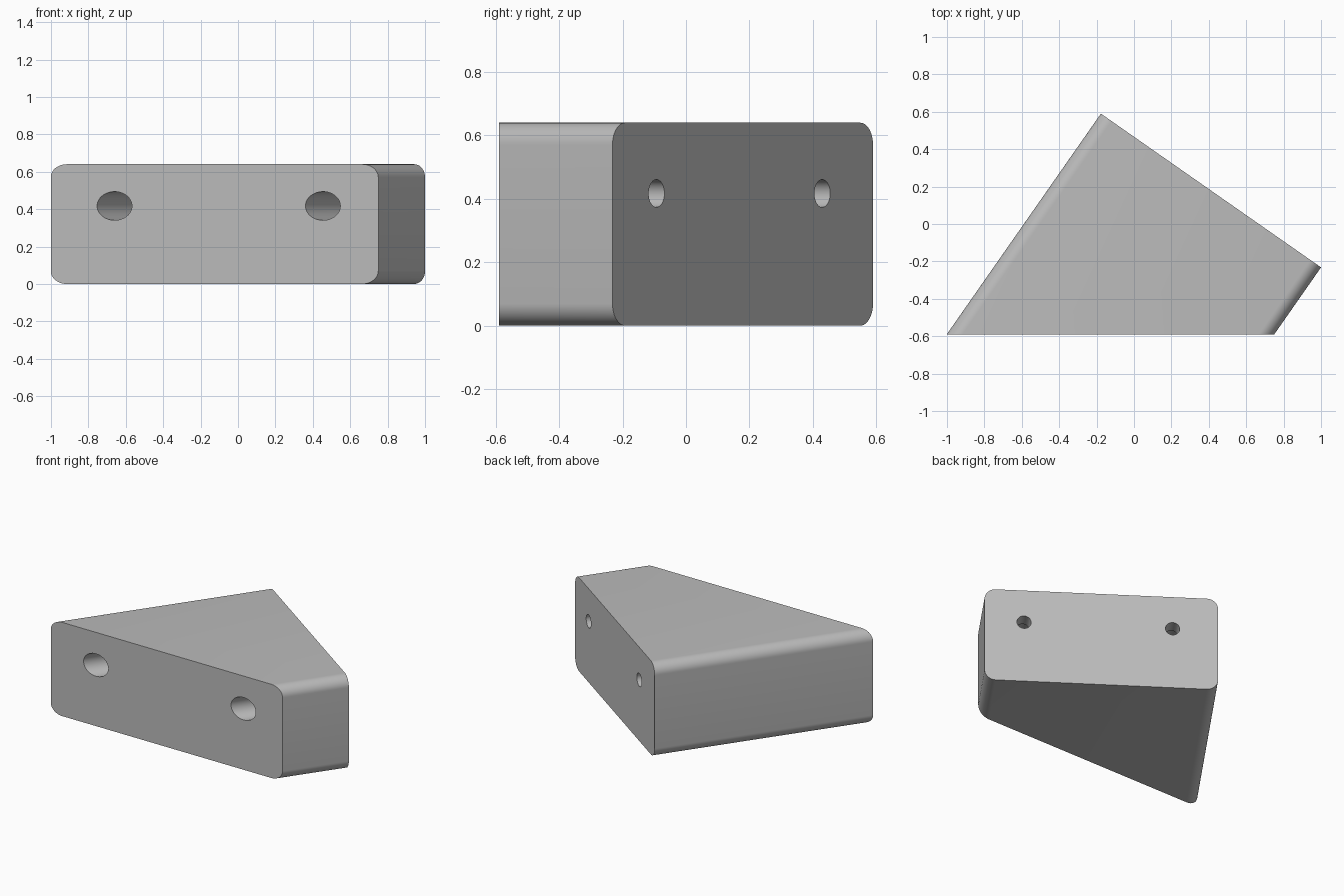
import bpy, bmesh
from math import cos, sin, pi
from mathutils import Vector, Matrix

cube = bpy.data.objects.get("Cube")
if cube:
    bpy.data.objects.remove(cube)

HEIGHT, RADIUS, FRONT_Y = 0.64, 0.07, -0.59
back_left = Vector((-0.177, 0.59, 0))
back_right = Vector((1.0, -0.232, 0))
across = (back_right - back_left).normalized()
axis = Vector((-across.y, across.x, 0))      # direction of sides and holes
WIDTH = (back_right - back_left).length

grey = bpy.data.materials.new("plain grey")
grey.use_nodes = True
colour = (0.5, 0.5, 0.5, 1)
grey.diffuse_color = colour
grey.node_tree.nodes["Principled BSDF"].inputs["Base Color"].default_value = colour


def to_front(p):
    """Slide a point along the axis to the front plane."""
    return p + axis * ((FRONT_Y - p.y) / axis.y)


def loft(name, rings):
    """Join rings of points into a closed solid with flat caps."""
    bm = bmesh.new()
    loops = [[bm.verts.new(p) for p in ring] for ring in rings]
    n = len(loops[0])
    for a, b in zip(loops, loops[1:]):
        for i in range(n):
            j = (i + 1) % n
            bm.faces.new((a[i], a[j], b[j], b[i]))
    bm.faces.new(loops[0])
    bm.faces.new(loops[-1])
    bmesh.ops.recalc_face_normals(bm, faces=bm.faces)
    mesh = bpy.data.meshes.new(name)
    bm.to_mesh(mesh)
    bm.free()
    mesh.materials.append(grey)
    obj = bpy.data.objects.new(name, mesh)
    bpy.context.collection.objects.link(obj)
    return obj


# Wedge block: rounded rectangle swept from the back to the slanted front cut
section = []
STEPS = 12
corners = [(WIDTH - RADIUS, HEIGHT - RADIUS), (RADIUS, HEIGHT - RADIUS),
           (RADIUS, RADIUS), (WIDTH - RADIUS, RADIUS)]
for k, (u, z) in enumerate(corners):
    for s in range(STEPS + 1):
        a = (k + s / STEPS) * pi / 2
        p = back_left + across * (u + RADIUS * cos(a))
        p.z = z + RADIUS * sin(a)
        section.append(p)
block = loft("wedge_block", [section, [to_front(p) for p in section]])


# Counterbored screw holes: narrow through the back, wide from the front
def circle(centre, r, n=48):
    return [centre + across * (r * cos(2 * pi * i / n))
            + Vector((0, 0, r * sin(2 * pi * i / n))) for i in range(n)]


NARROW, WIDE, WALL = 0.0437, 0.0765, 0.1
cutters = []
for y in (-0.093, 0.43):
    t = (y - back_left.y) / across.y
    back = back_left + across * t
    back.z = 0.417
    step = back - axis * WALL
    cutter = loft("hole_cutter", [circle(back + axis * 0.1, NARROW),
                                  circle(step, NARROW), circle(step, WIDE),
                                  circle(to_front(back) - axis * 0.2, WIDE)])
    cutter.hide_render = True
    cutters.append(cutter)

bpy.ops.object.select_all(action='DESELECT')
bpy.context.view_layer.objects.active = block
block.select_set(True)
for cutter in cutters:
    mod = block.modifiers.new("screw_hole", 'BOOLEAN')
    mod.operation = 'DIFFERENCE'
    mod.solver = 'EXACT'
    mod.object = cutter
    bpy.ops.object.modifier_apply(modifier=mod.name)
for cutter in cutters:
    bpy.data.objects.remove(cutter)
bpy.ops.object.shade_smooth_by_angle(angle=pi / 6)
